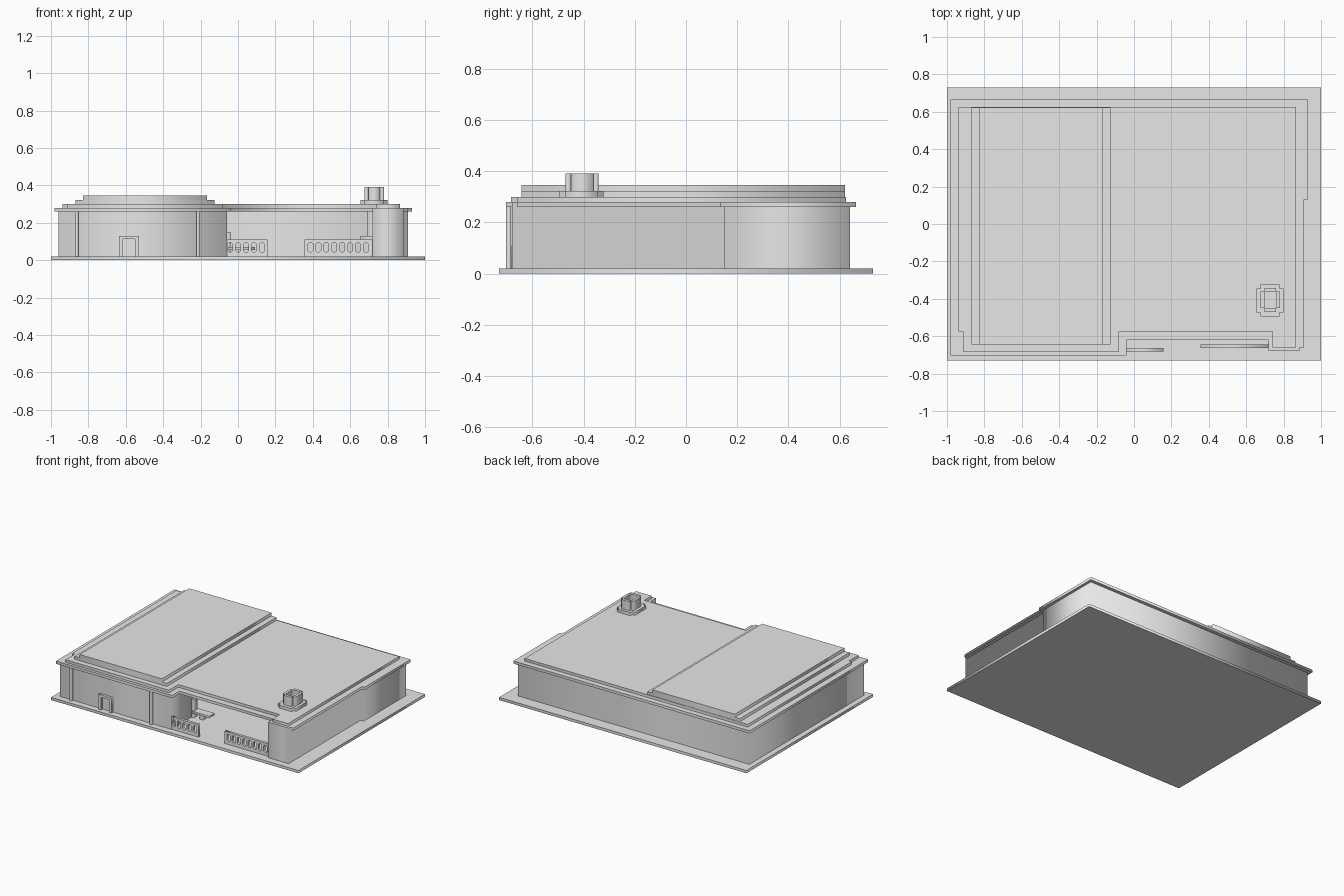
import bpy
import math

cube = bpy.data.objects.get("Cube")
if cube:
    bpy.data.objects.remove(cube)

grey = bpy.data.materials.new("plain_grey")
grey.use_nodes = True
grey.diffuse_color = (0.8, 0.8, 0.8, 1)
grey.node_tree.nodes["Principled BSDF"].inputs["Base Color"].default_value = (0.8, 0.8, 0.8, 1)


def prism(name, loops, low, high, upright=False):
    """Extrude an outline (plus holes) along z, or along y when upright."""
    curve = bpy.data.curves.new(name, "CURVE")
    curve.dimensions = "2D"
    curve.fill_mode = "BOTH"
    curve.extrude = (high - low) / 2
    for loop in loops:
        spline = curve.splines.new("POLY")
        spline.points.add(len(loop) - 1)
        for point, (u, v) in zip(spline.points, loop):
            point.co = (u, v, 0, 1)
        spline.use_cyclic_u = True
    temp = bpy.data.objects.new(name + "_outline", curve)
    bpy.context.collection.objects.link(temp)
    deps = bpy.context.evaluated_depsgraph_get()
    mesh = bpy.data.meshes.new_from_object(temp.evaluated_get(deps))
    bpy.data.objects.remove(temp)
    mesh.materials.clear()
    mesh.materials.append(grey)
    obj = bpy.data.objects.new(name, mesh)
    bpy.context.collection.objects.link(obj)
    middle = (low + high) / 2
    if upright:
        obj.rotation_euler.x = math.pi / 2
        obj.location.y = middle
    else:
        obj.location.z = middle
    return obj


def rect(x0, x1, y0, y1):
    return [(x0, y0), (x1, y0), (x1, y1), (x0, y1)]


def box(name, x0, x1, y0, y1, z0, z1):
    return prism(name, [rect(x0, x1, y0, y1)], z0, z1)


def plus(x0, x1, y0, y1, n):
    """Rectangle with square notches of size n at the corners."""
    return [(x0 + n, y0), (x1 - n, y0), (x1 - n, y0 + n), (x1, y0 + n),
            (x1, y1 - n), (x1 - n, y1 - n), (x1 - n, y1), (x0 + n, y1),
            (x0 + n, y1 - n), (x0, y1 - n), (x0, y0 + n), (x0 + n, y0 + n)]


FLOOR, EAVE = 0.02, 0.26

# Ground plate
box("base_plate", -1, 1, -0.73, 0.73, 0, FLOOR)

# Outer walls as one thin shell, open at the front porch
T = 0.02
prism("outer_walls", [[
    (-0.06, -0.685), (-0.06, -0.4), (-0.06 - T, -0.4), (-0.06 - T, -0.685 + T),
    (-0.96 + T, -0.685 + T), (-0.96 + T, 0.64 - T), (0.91 - T, 0.64 - T),
    (0.91 - T, 0.15 + T), (0.885 - T, 0.15 + T), (0.885 - T, -0.68 + T),
    (0.72 + T, -0.68 + T), (0.72 + T, -0.5), (0.72, -0.5), (0.72, -0.68),
    (0.885, -0.68), (0.885, 0.15), (0.91, 0.15), (0.91, 0.64),
    (-0.96, 0.64), (-0.96, -0.685)]], FLOOR, EAVE)

# Thin pilasters on the front wall
for name, x in (("left", -0.87), ("right", -0.222)):
    box(name + "_pilaster", x, x + 0.016, -0.703, -0.68, FLOOR, EAVE)

# Door surround
prism("door_surround", [[
    (-0.635, FLOOR), (-0.615, FLOOR), (-0.615, 0.112), (-0.55, 0.112),
    (-0.55, FLOOR), (-0.53, FLOOR), (-0.53, 0.13), (-0.635, 0.13)]],
    -0.703, -0.68, upright=True)

# Stepped roof slabs
prism("eave_slab", [[
    (-0.98, -0.703), (-0.04, -0.703), (-0.04, -0.62), (0.72, -0.62), (0.72, -0.68),
    (0.885, -0.68), (0.885, -0.66), (0.91, -0.66), (0.91, 0.132), (0.93, 0.132),
    (0.93, 0.665), (-0.98, 0.665)]], EAVE, 0.28)
prism("main_roof", [[
    (-0.937, -0.575), (-0.915, -0.575), (-0.915, -0.683), (-0.08, -0.683),
    (-0.08, -0.575), (0.74, -0.575), (0.74, -0.66), (0.866, -0.66),
    (0.866, 0.625), (-0.937, 0.625)]], 0.28, 0.30)
box("raised_roof", -0.87, -0.125, -0.643, 0.622, 0.30, 0.322)
box("top_roof", -0.83, -0.165, -0.643, 0.622, 0.322, 0.345)

# Chimney: notched foot and four plates around an open flue
prism("chimney_foot", [plus(0.655, 0.80, -0.494, -0.323, 0.022)], 0.30, 0.322)
for name, bounds in (("left", (0.76, 0.78, -0.45, -0.362)),
                     ("right", (0.677, 0.697, -0.45, -0.362)),
                     ("front", (0.697, 0.76, -0.47, -0.45)),
                     ("back", (0.697, 0.76, -0.362, -0.342))):
    box("chimney_plate_" + name, *bounds, 0.322, 0.39)

# Fireplace below the chimney
box("fireplace_mantel", 0.655, 0.80, -0.494, -0.323, FLOOR, 0.13)
box("fireplace_breast", 0.69, 0.78, -0.47, -0.342, 0.13, EAVE)


# Porch fences with rounded slots
def slot(cx, w=0.013, z0=0.043, z1=0.094, c=0.008):
    return [(cx - w + c, z0), (cx + w - c, z0), (cx + w, z0 + c), (cx + w, z1 - c),
            (cx + w - c, z1), (cx - w + c, z1), (cx - w, z1 - c), (cx - w, z0 + c)]


for name, x0, x1, y0, count in (("right_fence", -0.06, 0.158, -0.682, 5),
                                ("left_fence", 0.355, 0.72, -0.663, 8)):
    first = x0 + 0.018 if count == 5 else x0 + 0.032
    slots = [slot(first + 0.0425 * i) for i in range(count)]
    prism(name, [rect(x0, x1, FLOOR, 0.11)] + slots, y0, y0 + T, upright=True)

# Porch bench with an end post
box("bench_seat", -0.05, 0.09, -0.46, -0.40, 0.055, 0.07)
box("bench_leg", 0.0, 0.03, -0.445, -0.415, FLOOR, 0.055)
box("bench_post", -0.06, -0.04, -0.45, -0.41, FLOOR, 0.15)
